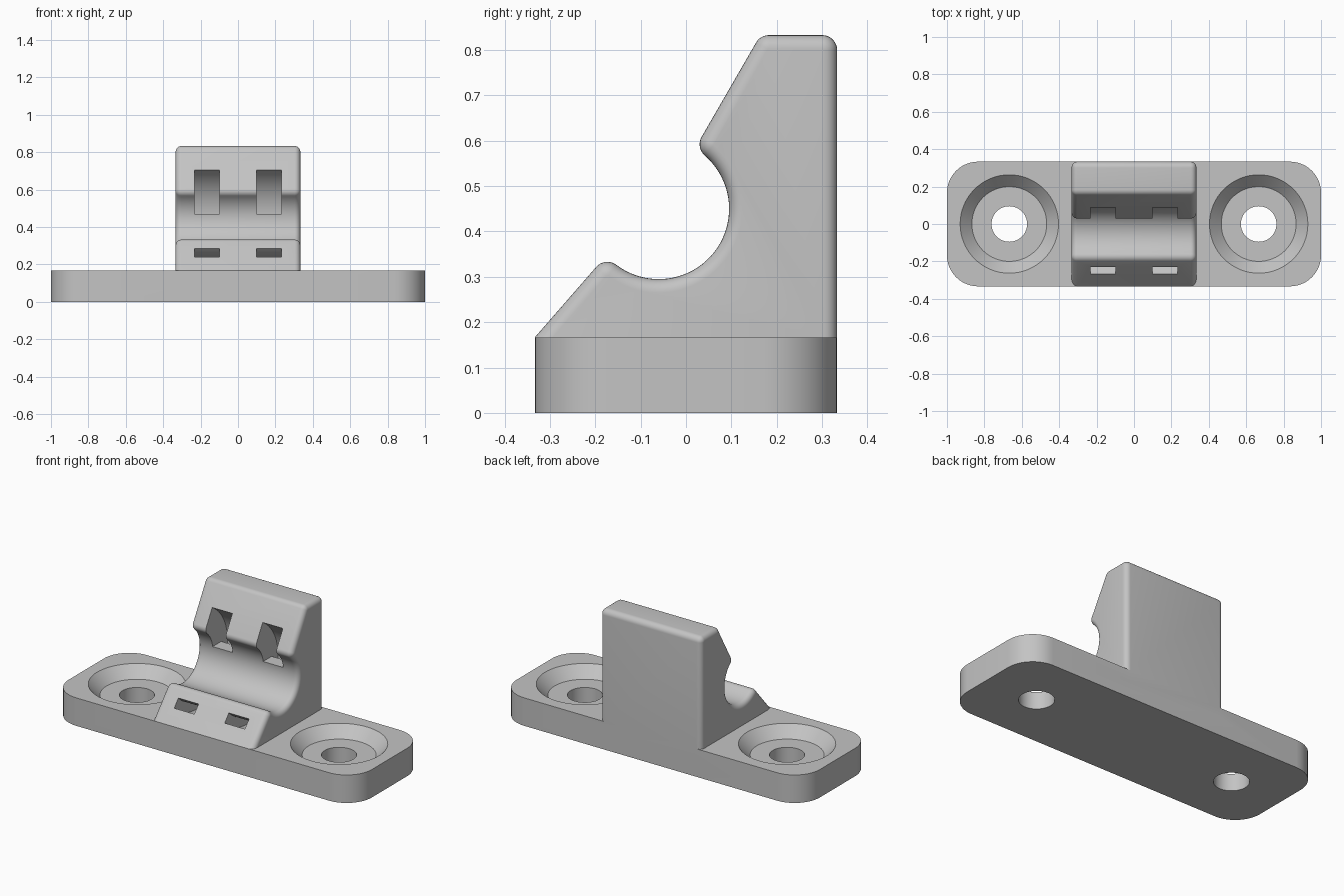
import bpy, bmesh, math
from math import sin, cos, radians, pi

cube = bpy.data.objects.get("Cube")
if cube:
    bpy.data.objects.remove(cube, do_unlink=True)

grey = bpy.data.materials.new("light_grey")
grey.use_nodes = True
colour = (0.55, 0.55, 0.55, 1)
grey.diffuse_color = colour
grey.node_tree.nodes["Principled BSDF"].inputs["Base Color"].default_value = colour

THIRD = 1 / 3          # half width of the saddle, half depth of the plate
PLATE = 1 / 6          # plate thickness
ROUND = 0.033          # profile fillet
EDGE = 0.03            # rounded side edges
CY, CZ, CR = -0.06, 0.45, 0.155   # cradle centre and radius


def arc(cy, cz, r, a0, a1, n):
    """Points on an arc, angles in degrees."""
    angles = [radians(a0 + (a1 - a0) * i / n) for i in range(n + 1)]
    return [(cy + r * cos(a), cz + r * sin(a)) for a in angles]


def loft(name, rings):
    """Skin matching closed rings of 3D points and cap both ends."""
    bm = bmesh.new()
    loops = [[bm.verts.new(p) for p in ring] for ring in rings]
    n = len(loops[0])
    for a, b in zip(loops, loops[1:]):
        for i in range(n):
            j = (i + 1) % n
            bm.faces.new((a[i], a[j], b[j], b[i]))
    bm.faces.new(loops[0])
    bm.faces.new(loops[-1])
    bmesh.ops.recalc_face_normals(bm, faces=bm.faces)
    mesh = bpy.data.meshes.new(name)
    bm.to_mesh(mesh)
    bm.free()
    mesh.materials.append(grey)
    obj = bpy.data.objects.new(name, mesh)
    bpy.context.collection.objects.link(obj)
    return obj


def combine(target, other, operation):
    mod = target.modifiers.new("combine", 'BOOLEAN')
    mod.object = other
    mod.operation = operation
    mod.solver = 'EXACT'
    bpy.context.view_layer.objects.active = target
    bpy.ops.object.modifier_apply(modifier=mod.name)
    bpy.data.objects.remove(other, do_unlink=True)


# Mounting plate with rounded corners
r = PLATE
outline = []
for k, (sx, sy) in enumerate([(1, 1), (-1, 1), (-1, -1), (1, -1)]):
    outline += arc(sx * (1 - r), sy * (THIRD - r), r, 90 * k, 90 * k + 90, 12)
bracket = loft("mounting_bracket", [[(x, y, z) for x, y in outline] for z in (0, PLATE)])


# Saddle side profile, shrunk inward by d
def saddle_profile(d):
    nose_y = 0.063
    reach = CR + ROUND
    nose_z = CZ + math.sqrt(reach ** 2 - (nose_y - CY) ** 2)
    nose_a = math.degrees(math.atan2(nose_z - CZ, nose_y - CY))
    lip_z = 0.333 - ROUND
    lip_y = CY - math.sqrt(reach ** 2 - (lip_z - CZ) ** 2)
    lip_a = math.degrees(math.atan2(CZ - lip_z, CY - lip_y))
    top_z = 0.833 - ROUND
    top_y = nose_y + (top_z - nose_z) / math.tan(radians(60))
    # front ramp, tangent to the lip
    dy, dz = lip_y + THIRD, lip_z - PLATE
    ramp = math.degrees(math.atan2(dz, dy) + math.asin(ROUND / math.hypot(dy, dz))) + 90
    f = ROUND - d
    pts = [(THIRD - d, 0.1)]
    pts += arc(THIRD - ROUND, top_z, f, 0, 90, 8)
    pts += arc(top_y, top_z, f, 90, 150, 6)
    pts += arc(nose_y, nose_z, f, 150, 180 + nose_a, 8)
    pts += arc(CY, CZ, CR + d, nose_a, lip_a - 180, 40)[1:-1]
    pts += arc(lip_y, lip_z, f, lip_a, ramp, 8)
    pts.append((-THIRD - d * cos(radians(ramp)), PLATE - d * sin(radians(ramp))))
    pts.append((-0.28, 0.1))
    return pts


steps = [i / 6 * pi / 2 for i in range(7)]
half = [(THIRD - EDGE + EDGE * sin(t), EDGE * (1 - cos(t))) for t in steps]
# widest ring is full size, the end caps are inset
half = [(THIRD - EDGE * (1 - cos(t)), EDGE * (1 - sin(t))) for t in steps[::-1]]
half = [(THIRD - EDGE + EDGE * sin(t), EDGE * (1 - cos(t))) for t in steps]
sections = [(-x, d) for x, d in half[::-1]] + half
saddle = loft("saddle", [[(x, y, z) for y, z in saddle_profile(d)] for x, d in sections])
combine(bracket, saddle, 'UNION')

# Strap channels curving under the cradle
OUTER, INNER, FLOOR = 0.295, 0.235, 0.47
floor_a = math.degrees(math.asin((FLOOR - CZ) / INNER))
channel = arc(CY, CZ, OUTER, -170, 100, 54)
channel += [(CY, FLOOR)] + arc(CY, CZ, INNER, floor_a, -170, 36)
for side in (-1, 1):
    xs = (side * 0.1, side * 0.233)
    cutter = loft("strap_cutter", [[(x, y, z) for y, z in channel] for x in xs])
    combine(bracket, cutter, 'DIFFERENCE')

# Countersunk screw holes
SEAT = PLATE - 0.065
levels = [(0.095, -0.1), (0.095, SEAT), (0.2, SEAT), (0.263, PLATE), (0.263, 0.25)]
for side in (-1, 1):
    rings = [[(x, y, z) for x, y in arc(side * 2 / 3, 0, rad, 0, 360, 64)[:-1]]
             for rad, z in levels]
    combine(bracket, loft("screw_cutter", rings), 'DIFFERENCE')

# Smooth curved faces, crisp edges
bpy.ops.object.select_all(action='DESELECT')
bracket.select_set(True)
bpy.context.view_layer.objects.active = bracket
bpy.ops.object.shade_smooth_by_angle(angle=radians(25))
